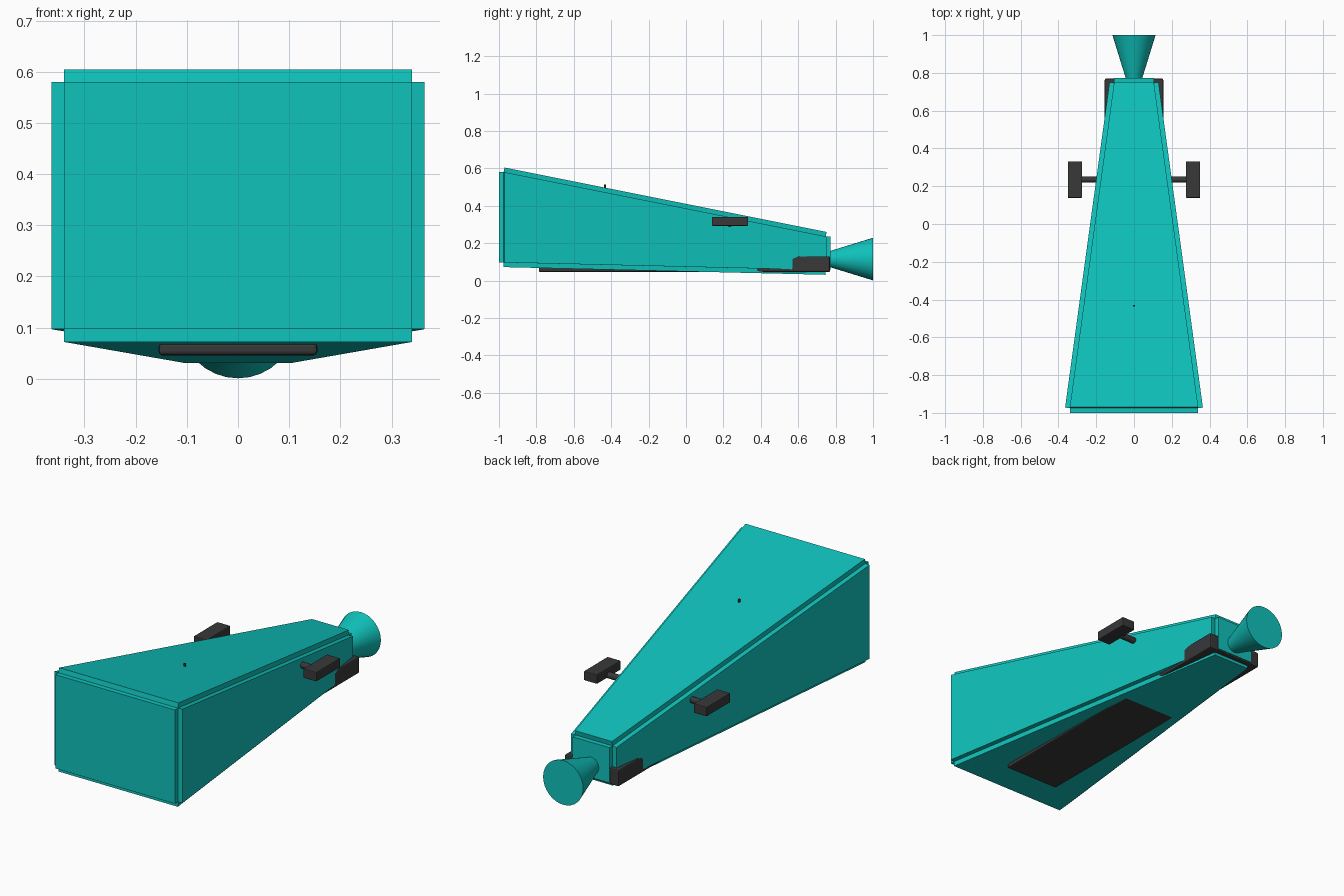
import bpy, bmesh, math
from mathutils import Vector

if "Cube" in bpy.data.objects:
    bpy.data.objects.remove(bpy.data.objects["Cube"])


def material(name, rgb):
    m = bpy.data.materials.new(name)
    m.diffuse_color = (*rgb, 1)
    m.use_nodes = True
    m.node_tree.nodes["Principled BSDF"].inputs["Base Color"].default_value = m.diffuse_color
    return m


TEAL = material("teal", (0.005, 0.54, 0.50))
DARK = material("dark", (0.04, 0.04, 0.042))


def add(name, bm, mat, bevel=0):
    bmesh.ops.recalc_face_normals(bm, faces=bm.faces)
    me = bpy.data.meshes.new(name)
    bm.to_mesh(me)
    bm.free()
    me.materials.append(mat)
    ob = bpy.data.objects.new(name, me)
    bpy.context.collection.objects.link(ob)
    if bevel:
        b = ob.modifiers.new("bevel", 'BEVEL')
        b.width = bevel
        b.segments = 2
    return ob


def extruded(name, profile, x0, x1, mat, bevel=0):
    """Closed (y, z) profile extruded along x."""
    bm = bmesh.new()
    f = bm.faces.new([bm.verts.new((x0, y, z)) for y, z in profile])
    g = bmesh.ops.extrude_face_region(bm, geom=[f])["geom"]
    bmesh.ops.translate(bm, vec=(x1 - x0, 0, 0),
                        verts=[v for v in g if isinstance(v, bmesh.types.BMVert)])
    return add(name, bm, mat, bevel)


def round_part(name, p0, p1, r0, r1, mat, sides):
    p0, p1 = Vector(p0), Vector(p1)
    d = p1 - p0
    bpy.ops.mesh.primitive_cone_add(vertices=sides, radius1=r0, radius2=r1, depth=d.length,
                                    location=(p0 + p1) / 2,
                                    rotation=d.to_track_quat('Z', 'Y').to_euler())
    ob = bpy.context.object
    ob.name = name
    ob.data.materials.append(mat)
    bpy.ops.object.shade_smooth_by_angle(angle=math.radians(35))
    return ob


# Tapered hull: each face of a wedge box is pushed out, leaving notched edges
bm = bmesh.new()
bmesh.ops.create_cube(bm, size=2)
for v in bm.verts:
    back, top = v.co.y > 0, v.co.z > 0
    v.co.x *= 0.105 if back else 0.34
    v.co.z = (0.2355 if top else 0.056) if back else (0.58 if top else 0.097)
    v.co.y = 0.747 if back else -0.975
bm.normal_update()
for f in bmesh.ops.extrude_discrete_faces(bm, faces=bm.faces[:])["faces"]:
    f.normal_update()
    n = f.normal.copy()
    for v in f.verts:
        v.co += n * 0.025
add("hull", bm, TEAL)

# Engine nozzle at the back
round_part("engine_nozzle", (0, 0.75, 0.115), (0, 1, 0.115), 0.037, 0.114, TEAL, 32)

# Belly plate with the raised engine cradle at its back end
extruded("belly_plate", [(-0.787, 0.046), (0.77, 0.046), (0.77, 0.13), (0.61, 0.13),
                         (0.565, 0.12), (0.565, 0.07), (-0.787, 0.07)],
         -0.155, 0.155, DARK, 0.007)

# Side pods on short struts
for s, side in ((1, "right"), (-1, "left")):
    extruded("pod_" + side, [(0.138, 0.293), (0.332, 0.293), (0.332, 0.341), (0.138, 0.341)],
             s * 0.275, s * 0.35, DARK, 0.004)
    round_part("strut_" + side, (s * 0.15, 0.235, 0.303), (s * 0.29, 0.235, 0.303),
               0.016, 0.016, DARK, 16)

# Tiny antenna stub on the roof
round_part("antenna", (0, -0.433, 0.485), (0, -0.433, 0.513), 0.005, 0.005, DARK, 12)
